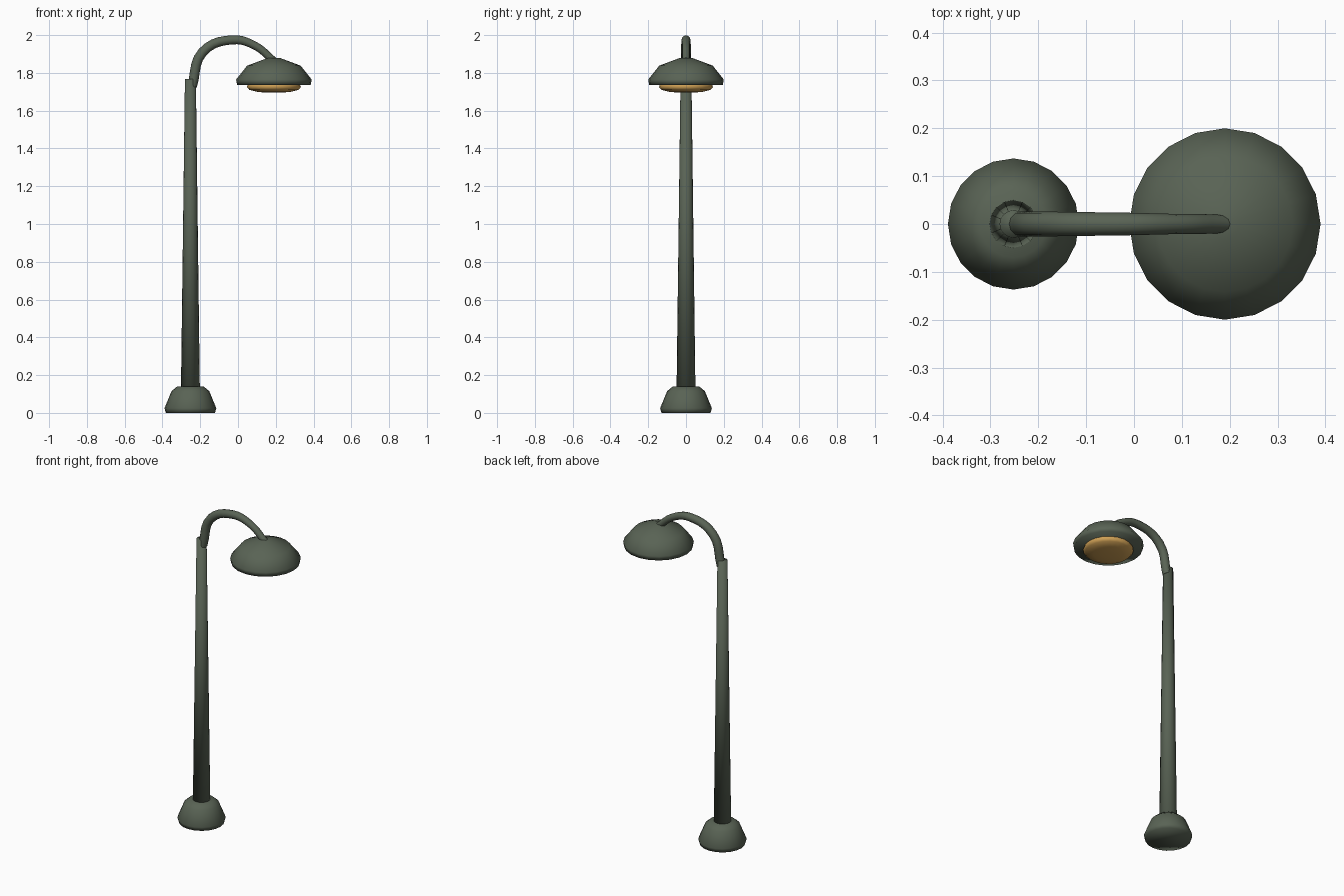
import bpy, bmesh
from math import cos, sin, tau

if "Cube" in bpy.data.objects:
    bpy.data.objects.remove(bpy.data.objects["Cube"])


def material(name, color):
    m = bpy.data.materials.new(name)
    m.diffuse_color = color
    m.use_nodes = True
    m.node_tree.nodes["Principled BSDF"].inputs["Base Color"].default_value = m.diffuse_color
    return m


green = material("green_paint", (0.10, 0.125, 0.09, 1))
amber = material("amber_glass", (0.62, 0.35, 0.09, 1))
POLE_X, LAMP_X = -0.252, 0.19


def lathe(name, x, profile, sides, mat):
    """Closed turned solid from (radius, height) pairs, bottom to top."""
    bm = bmesh.new()
    rings = [[bm.verts.new((r * cos(tau * i / sides), r * sin(tau * i / sides), z))
              for i in range(sides)] for r, z in profile]
    for a, b in zip(rings, rings[1:]):
        for i in range(sides):
            j = (i + 1) % sides
            bm.faces.new((a[i], a[j], b[j], b[i]))
    bm.faces.new(rings[0][::-1])
    bm.faces.new(rings[-1])
    for f in bm.faces:
        f.smooth = True
    me = bpy.data.meshes.new(name)
    bm.to_mesh(me)
    bm.free()
    me.materials.append(mat)
    ob = bpy.data.objects.new(name, me)
    ob.location.x = x
    bpy.context.collection.objects.link(ob)
    return ob


# Foot and tapered pole
lathe("base", POLE_X, [(0.13, 0), (0.137, 0.025), (0.1, 0.115), (0.07, 0.14)], 20, green)
lathe("pole", POLE_X, [(0.05, 0.12), (0.029, 1.767)], 16, green)

# Lamp head and glass
lathe("shade", LAMP_X, [(0.195, 1.737), (0.2, 1.765), (0.142, 1.838), (0.03, 1.88)], 20, green)
lathe("lamp_glass", LAMP_X, [(0.135, 1.745), (0.143, 1.725), (0.13, 1.71),
                             (0.085, 1.699), (0.03, 1.695)], 20, amber)

# Curved, slightly tapering arm
path = [(-0.243, 1.73, 0.026), (-0.187, 1.91, 0.026), (-0.03, 1.975, 0.024),
        (0.09, 1.944, 0.021), (0.188, 1.865, 0.02)]
cu = bpy.data.curves.new("arm", 'CURVE')
cu.dimensions = '3D'
cu.bevel_depth = 1.0
cu.bevel_resolution = 4
cu.resolution_u = 5
cu.use_fill_caps = True
sp = cu.splines.new('BEZIER')
sp.bezier_points.add(len(path) - 1)
for p, (x, z, r) in zip(sp.bezier_points, path):
    p.co = (x, 0, z)
    p.radius = r
    p.handle_left_type = p.handle_right_type = 'AUTO'
cu.materials.append(green)
arm = bpy.data.objects.new("arm", cu)
bpy.context.collection.objects.link(arm)
bpy.context.view_layer.objects.active = arm
arm.select_set(True)
bpy.ops.object.convert(target='MESH')
bpy.ops.object.shade_smooth()
